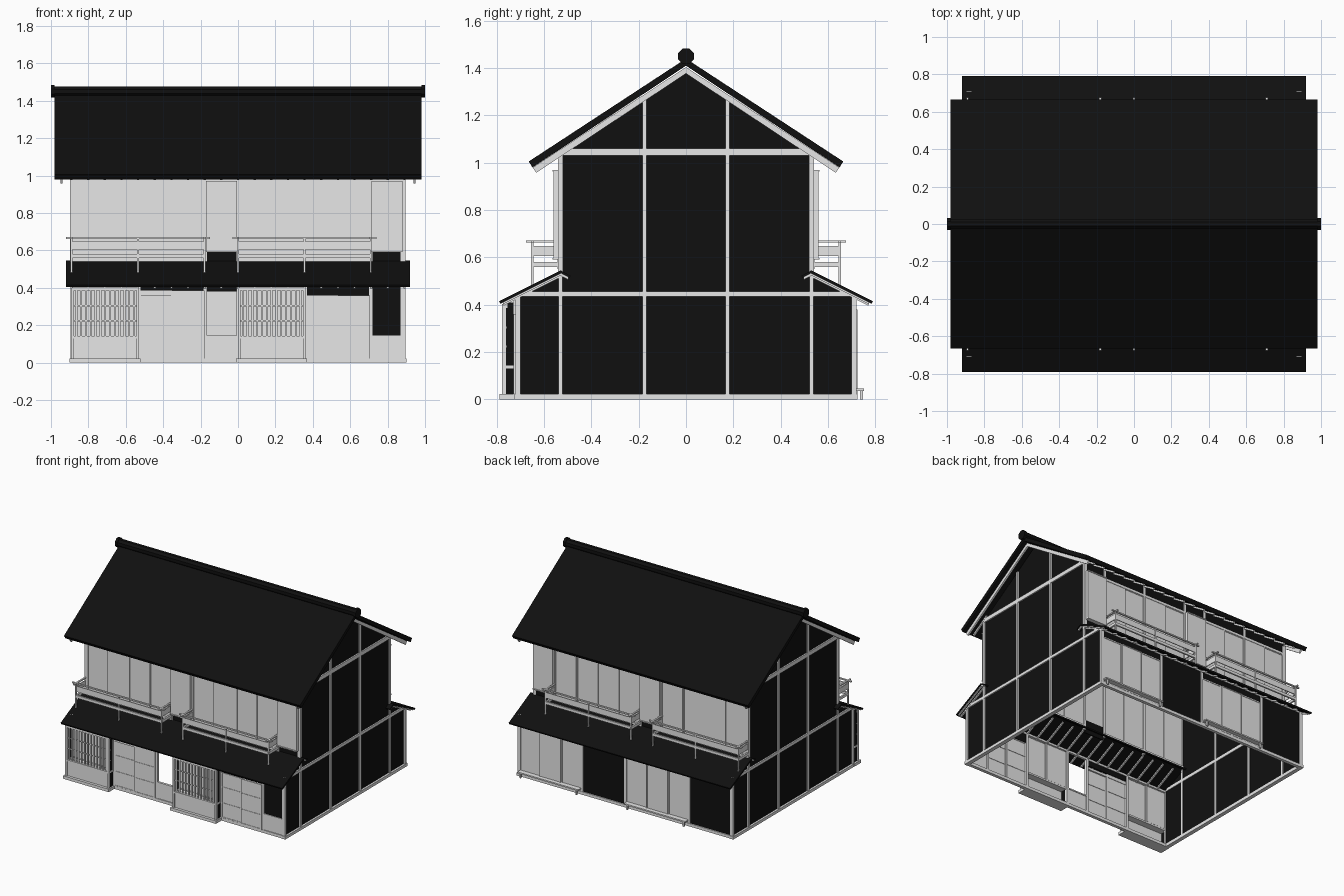
import bpy, bmesh

cube = bpy.data.objects.get("Cube")
if cube:
    bpy.data.objects.remove(cube, do_unlink=True)


def material(name, value):
    m = bpy.data.materials.new(name)
    m.use_nodes = True
    colour = (value, value, value, 1)
    m.diffuse_color = colour
    m.node_tree.nodes["Principled BSDF"].inputs["Base Color"].default_value = colour
    return m


LIGHT = material("pale_timber", 0.8)
DARK = material("black_plaster", 0.005)
parts = {}


def prism(name, profile, x0, x1, mat):
    """Extrude a (y, z) profile along x into the named part."""
    bm, _ = parts.setdefault(name, (bmesh.new(), mat))
    a = [bm.verts.new((x0, y, z)) for y, z in profile]
    b = [bm.verts.new((x1, y, z)) for y, z in profile]
    n = len(profile)
    bm.faces.new(a)
    bm.faces.new(b[::-1])
    for i in range(n):
        j = (i + 1) % n
        bm.faces.new((a[i], b[i], b[j], a[j]))


def box(name, x0, x1, y0, y1, z0, z1, mat=LIGHT):
    prism(name, [(y0, z0), (y1, z0), (y1, z1), (y0, z1)], x0, x1, mat)


def strip(name, p, q, thick, x0, x1, mat, s):
    """Sloping slab hanging below the line p-q, on side s of the house."""
    (py, pz), (qy, qz) = p, q
    dy, dz = qy - py, qz - pz
    length = (dy * dy + dz * dz) ** 0.5
    ny, nz = dz / length * thick, -dy / length * thick
    prism(name, [(s * y, z) for y, z in
                 (p, q, (qy + ny, qz + nz), (py + (0 if py == 0 else ny),
                  pz + (nz * 1.2 if py == 0 else nz)))], x0, x1, mat)


def sliding_panels(name, x0, x1, y, z0, z1, count, s, rails=()):
    """Row of thin framed panels set on alternating tracks."""
    w = (x1 - x0) / count
    for i in range(count):
        a, b = x0 + i * w, x0 + (i + 1) * w
        c = y + s * 0.008 * (i % 2)
        box(name, a, b, c - 0.003, c + 0.003, z0, z1)
        t = 0.007
        for u0, u1, v0, v1 in ((a, a + t, z0, z1), (b - t, b, z0, z1),
                               (a, b, z0, z0 + t), (a, b, z1 - t, z1)):
            box(name + "_frame", u0, u1, c - 0.006, c + 0.006, v0, v1)
        for r in rails:
            box(name + "_frame", a, b, c - 0.006, c + 0.006, r, r + 0.005)


# Gable walls with exposed timbers
outline = [(-0.71, 0.01), (0.71, 0.01), (0.71, 0.44), (0.53, 0.52), (0.53, 1.05),
           (0, 1.395), (-0.53, 1.05), (-0.53, 0.52), (-0.71, 0.44)]
for s in (-1, 1):
    prism("gable_wall", outline, s * 0.875, s * 0.885, DARK)
    xa, xb = s * 0.87, s * 0.895
    for y, top in ((0.175, 1.275), (0.53, 1.03), (0.71, 0.44)):
        for t in (-1, 1):
            box("gable_post", xa, xb, t * y - 0.009, t * y + 0.009, 0, top)
    box("gable_beam", xa, xb, -0.71, 0.71, 0.434, 0.456)
    box("gable_beam", xa, xb, -0.53, 0.53, 1.03, 1.06)
    box("sill", xa, s * 0.9, -0.725, 0.725, 0, 0.022)

# Both long sides share the upper storey, balconies and roofs
for s in (-1, 1):
    # Main roof, bargeboards and rafters
    strip("main_roof", (0, 1.44), (0.665, 1.005), 0.03, -0.98, 0.98, DARK, s)
    for e in (-1, 1):
        strip("bargeboard", (0, 1.404), (0.648, 0.98), 0.027,
              e * 0.937, e * 0.95, LIGHT, s)
    for i in range(21):
        x = -0.89 + i * 0.089
        strip("rafter", (0.5, 1.076), (0.64, 0.985), 0.012,
              x - 0.006, x + 0.006, LIGHT, s)
        strip("lower_rafter", (0.54, 0.522), (0.775, 0.405), 0.01,
              x - 0.006, x + 0.006, LIGHT, s)

    # Lower roof with a small inner lip
    strip("lower_roof", (0.53, 0.545), (0.79, 0.415), 0.013, -0.92, 0.92, DARK, s)
    strip("lower_roof", (0.488, 0.522), (0.53, 0.545), 0.01, -0.92, 0.92, DARK, s)
    for e in (-1, 1):
        strip("lower_bargeboard", (0.53, 0.533), (0.775, 0.41), 0.008,
              e * 0.905, e * 0.915, LIGHT, s)
        strip("lower_bargeboard", (0.495, 0.515), (0.53, 0.534), 0.01,
              e * 0.905, e * 0.915, LIGHT, s)

    # Upper storey wall, windows and shutter boxes
    y = s * 0.53
    box("upper_lintel_wall", -0.88, 0.88, y - 0.004, y + 0.004, 0.97, 1.05, DARK)
    box("upper_head_beam", -0.89, 0.89, y - 0.01, y + 0.01, 0.962, 0.978)
    for x in (-0.89, -0.53, -0.175, 0, 0.36, 0.71, 0.885):
        box("upper_post", x - 0.008, x + 0.008, y - 0.01, y + 0.01, 0.52, 1.05)
    for x0, x1 in ((-0.885, -0.175), (0, 0.71)):
        sliding_panels("upper_window", x0, x1, y, 0.55, 0.965, 4, s)
        box("upper_window_sill", x0, x1, y - 0.012, y + 0.012, 0.54, 0.555)
    for x0, x1 in ((-0.17, -0.005), (0.715, 0.88)):
        box("upper_base_wall", x0, x1, y - 0.004, y + 0.004, 0.5, 0.6, DARK)
        box("shutter_box", x0, x1, y, s * 0.56, 0.595, 0.965)
        for z in (0.59, 0.962):
            box("shutter_box_trim", x0, x1, y, s * 0.565, z, z + 0.008)

    # Balconies
    for x0 in (-0.89, 0):
        x1 = x0 + 0.71
        y = s * 0.65
        for x in (x0, x0 + 0.355, x1):
            box("balcony_post", x - 0.005, x + 0.005, y - 0.005, y + 0.005, 0.475, 0.67)
        box("balcony_rail", x0 - 0.03, x1 + 0.03, y - 0.006, y + 0.006, 0.662, 0.671)
        box("balcony_board", x0, x1, y - 0.003, y + 0.003, 0.605, 0.648)
        box("balcony_beam", x0, x1, y - 0.006, y + 0.006, 0.56, 0.58)
        for x in (x0, x1):
            box("balcony_rail", x - 0.006, x + 0.006, s * 0.54, s * 0.677, 0.662, 0.671)
            box("balcony_board", x - 0.003, x + 0.003, s * 0.54, y, 0.605, 0.648)
            box("balcony_beam", x - 0.006, x + 0.006, s * 0.54, y, 0.56, 0.58)

    # Ground floor frame
    y = s * 0.71
    box("sill", -0.9, 0.9, y - 0.012, y + 0.012, 0, 0.022)
    for x in (-0.885, -0.53, -0.175, 0, 0.36, 0.71, 0.885):
        if s < 0 or x not in (-0.175, 0.71):
            box("ground_post", x - 0.009, x + 0.009, y - 0.01, y + 0.01, 0, 0.44)
    box("ground_head_beam", -0.89, 0.89, y - 0.008, y + 0.008, 0.425, 0.44)

# Ridge cap with end discs
for x0, x1, r in ((-0.985, 0.985, 0.027), (-1, -0.98, 0.033), (0.98, 1, 0.033)):
    k = r * 0.414
    prism("ridge_cap", [(r, k), (k, r), (-k, r), (-r, k),
                        (-r, -k), (-k, -r), (k, -r), (r, -k)], x0, x1, DARK)
for v in parts["ridge_cap"][0].verts:
    v.co.z += 1.45

# Rear ground floor: windows with benches, plaster bays between
for x0, x1 in ((0.36, 0.885), (-0.53, 0)):
    sliding_panels("rear_window", x0, x1, 0.71, 0.022, 0.38, 3, 1)
    box("rear_lintel_wall", x0, x1, 0.706, 0.714, 0.38, 0.43, DARK)
    box("rear_bench", x0 + 0.01, x1 - 0.01, 0.715, 0.752, 0.035, 0.045)
    for x in (x0 + 0.03, x1 - 0.03):
        box("rear_bench_leg", x - 0.006, x + 0.006, 0.736, 0.748, 0, 0.036)
for x0, x1 in ((0, 0.36), (-0.885, -0.53)):
    box("rear_wall", x0, x1, 0.706, 0.714, 0.02, 0.43, DARK)

# Front ground floor: sliding doors
for x0, x1, top in ((-0.525, -0.18, 0.385), (0.365, 0.705, 0.36)):
    sliding_panels("front_door", x0, x1, -0.715, 0.022, top, 2, -1, (0.13, 0.25))
    box("front_lintel_wall", x0, x1, -0.714, -0.706, top, 0.43, DARK)
box("door_transom", -0.525, -0.18, -0.728, -0.708, 0.36, 0.378)

# Open passage bay and plaster end bay, each above a low board
for x0, x1 in ((-0.17, -0.005), (0.715, 0.88)):
    box("low_board", x0, x1, -0.716, -0.706, 0.02, 0.138)
    box("low_board_cap", x0, x1, -0.72, -0.702, 0.136, 0.145)
box("end_bay_wall", 0.715, 0.88, -0.714, -0.706, 0.14, 0.43, DARK)

# Projecting lattice bays
for x0, x1 in ((-0.89, -0.53), (0, 0.36)):
    box("bay_sill", x0 - 0.012, x1 + 0.008, -0.788, -0.71, 0, 0.022)
    box("bay_board", x0, x1, -0.768, -0.76, 0.022, 0.13)
    box("bay_rail", x0, x1, -0.775, -0.71, 0.13, 0.143)
    box("bay_head", x0, x1, -0.775, -0.755, 0.385, 0.402)
    sliding_panels("bay_window", x0, x1, -0.715, 0.143, 0.43, 2, -1)
    for x in (x0 + 0.006, x1 - 0.006):
        box("bay_post", x - 0.007, x + 0.007, -0.777, -0.761, 0, 0.402)
        box("bay_side", x - 0.003, x + 0.003, -0.762, -0.71, 0.022, 0.41, DARK)
    for i in range(1, 14):
        x = x0 + i * (x1 - x0) / 14
        box("bay_lattice", x - 0.005, x + 0.005, -0.77, -0.762, 0.14, 0.39)
    for z in (0.22, 0.3):
        box("bay_lattice", x0, x1, -0.764, -0.758, z, z + 0.007)

# Turn the collected parts into objects
for name, (bm, mat) in parts.items():
    bmesh.ops.recalc_face_normals(bm, faces=bm.faces[:])
    mesh = bpy.data.meshes.new(name)
    bm.to_mesh(mesh)
    bm.free()
    mesh.materials.append(mat)
    bpy.context.collection.objects.link(bpy.data.objects.new(name, mesh))
